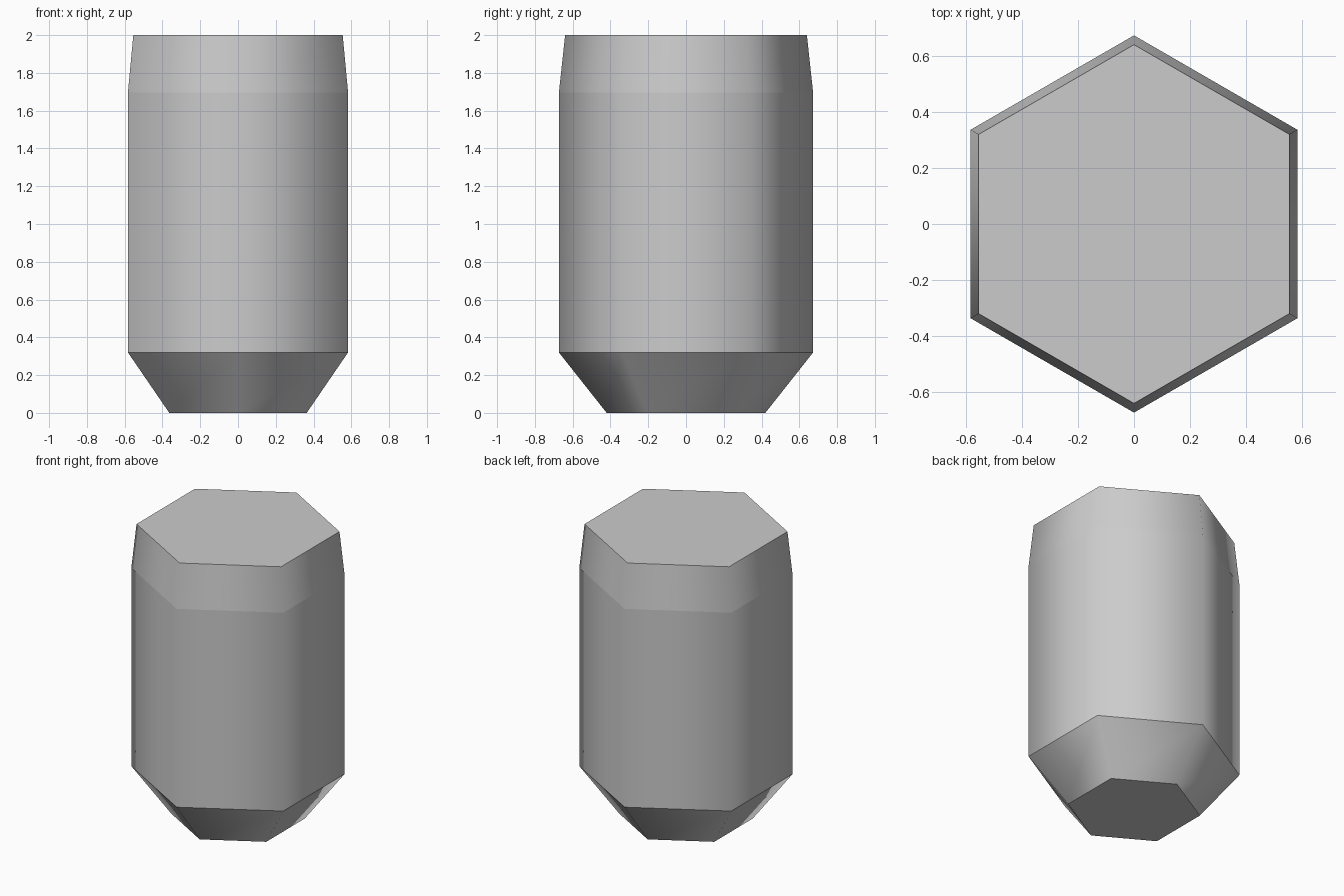
import bpy, bmesh, math

cube = bpy.data.objects.get("Cube")
if cube:
    bpy.data.objects.remove(cube, do_unlink=True)

SIDES = 6
# (radius, height) of each ring, from the foot to the top
PROFILE = [(0.42, 0.0), (0.673, 0.32), (0.673, 1.695), (0.64, 2.0)]

# Plain grey
grey = bpy.data.materials.new("plain_grey")
grey.use_nodes = True
colour = (0.6, 0.6, 0.6, 1.0)
grey.diffuse_color = colour
grey.node_tree.nodes["Principled BSDF"].inputs["Base Color"].default_value = colour

# Hexagonal body: stacked rings with a corner on the y axis
bm = bmesh.new()
rings = []
for radius, z in PROFILE:
    angles = [math.pi / 2 + i * math.tau / SIDES for i in range(SIDES)]
    rings.append([bm.verts.new((radius * math.cos(a), radius * math.sin(a), z))
                  for a in angles])
for low, high in zip(rings, rings[1:]):
    for i in range(SIDES):
        j = (i + 1) % SIDES
        bm.faces.new((low[i], low[j], high[j], high[i]))
bm.faces.new(rings[0][::-1])
bm.faces.new(rings[-1])

# Sides shade smoothly around, with crisp edges along each ring
for face in bm.faces:
    face.smooth = True
for edge in bm.edges:
    a, b = edge.verts
    edge.smooth = abs(a.co.z - b.co.z) > 0.01

mesh = bpy.data.meshes.new("hexagonal_body")
bm.to_mesh(mesh)
bm.free()
mesh.materials.append(grey)
body = bpy.data.objects.new("hexagonal_body", mesh)
bpy.context.collection.objects.link(body)
